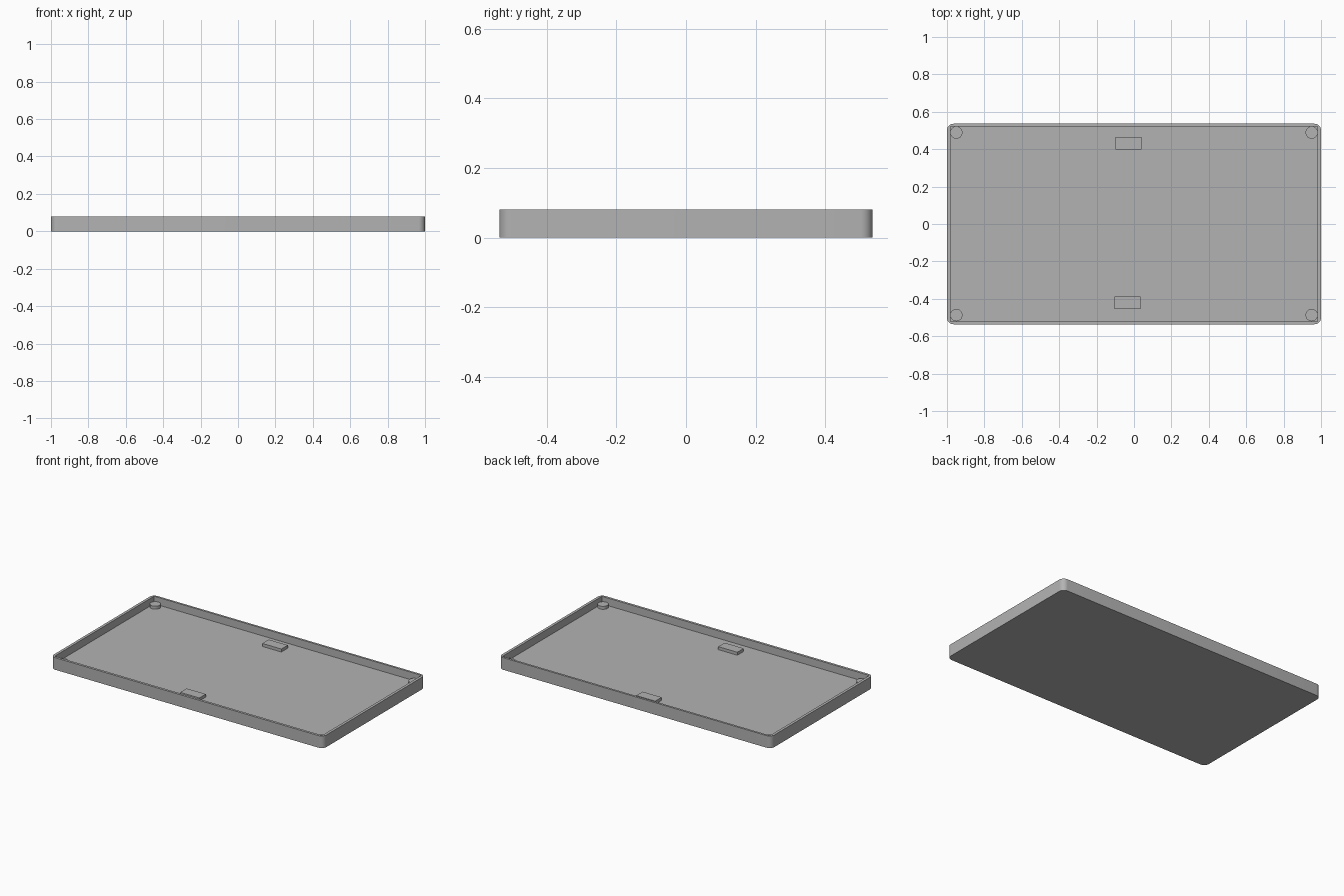
import bpy, bmesh

old = bpy.data.objects.get("Cube")
if old:
    bpy.data.objects.remove(old, do_unlink=True)

LENGTH, WIDTH, HEIGHT = 2.0, 1.072, 0.08
FLOOR = 0.03

grey = bpy.data.materials.new("plain grey")
grey.use_nodes = True
grey.diffuse_color = (0.45, 0.45, 0.45, 1)
grey.node_tree.nodes["Principled BSDF"].inputs["Base Color"].default_value = (0.45, 0.45, 0.45, 1)


def add_object(name, bm):
    mesh = bpy.data.meshes.new(name)
    bm.to_mesh(mesh)
    bm.free()
    mesh.materials.append(grey)
    obj = bpy.data.objects.new(name, mesh)
    bpy.context.collection.objects.link(obj)
    return obj


def box(name, x, y, z, corner_radius=0):
    """Box from (low, high) ranges, with optional rounded upright edges."""
    bm = bmesh.new()
    bmesh.ops.create_cube(bm, size=1)
    for v in bm.verts:
        for axis, (low, high) in enumerate((x, y, z)):
            v.co[axis] = high if v.co[axis] > 0 else low
    if corner_radius:
        upright = [e for e in bm.edges
                   if abs(e.verts[0].co.z - e.verts[1].co.z) > 1e-4]
        bmesh.ops.bevel(bm, geom=upright, offset=corner_radius, segments=8,
                        profile=0.5, affect="EDGES")
    return add_object(name, bm)


def smooth(obj):
    bpy.ops.object.select_all(action="DESELECT")
    obj.select_set(True)
    bpy.context.view_layer.objects.active = obj
    bpy.ops.object.shade_smooth_by_angle()


# Tray: rounded slab with a square-cornered recess
tray = box("tray", (-LENGTH / 2, LENGTH / 2), (-WIDTH / 2, WIDTH / 2),
           (0, HEIGHT), 0.035)
cutter = box("recess_cutter", (-0.982, 0.982), (-0.52, 0.522), (FLOOR, 0.2))
cut = tray.modifiers.new("recess", "BOOLEAN")
cut.operation = "DIFFERENCE"
cut.solver = "EXACT"
cut.object = cutter
bpy.context.view_layer.objects.active = tray
bpy.ops.object.modifier_apply(modifier=cut.name)
bpy.data.objects.remove(cutter, do_unlink=True)
smooth(tray)

# Round corner pads
for side, sx in (("left", 1), ("right", -1)):
    for end, y in (("front", -0.487), ("back", 0.489)):
        bm = bmesh.new()
        bmesh.ops.create_cone(bm, cap_ends=True, segments=32, radius1=0.033,
                              radius2=0.033, depth=0.03)
        bmesh.ops.translate(bm, verts=bm.verts, vec=(sx * 0.95, y, FLOOR + 0.005))
        smooth(add_object(f"{end}_{side}_corner_pad", bm))

# Rectangular pads near the long walls
box("back_block", (-0.10, 0.04), (0.398, 0.465), (FLOOR - 0.01, FLOOR + 0.02))
box("front_block", (-0.105, 0.035), (-0.455, -0.388), (FLOOR - 0.01, FLOOR + 0.02))
